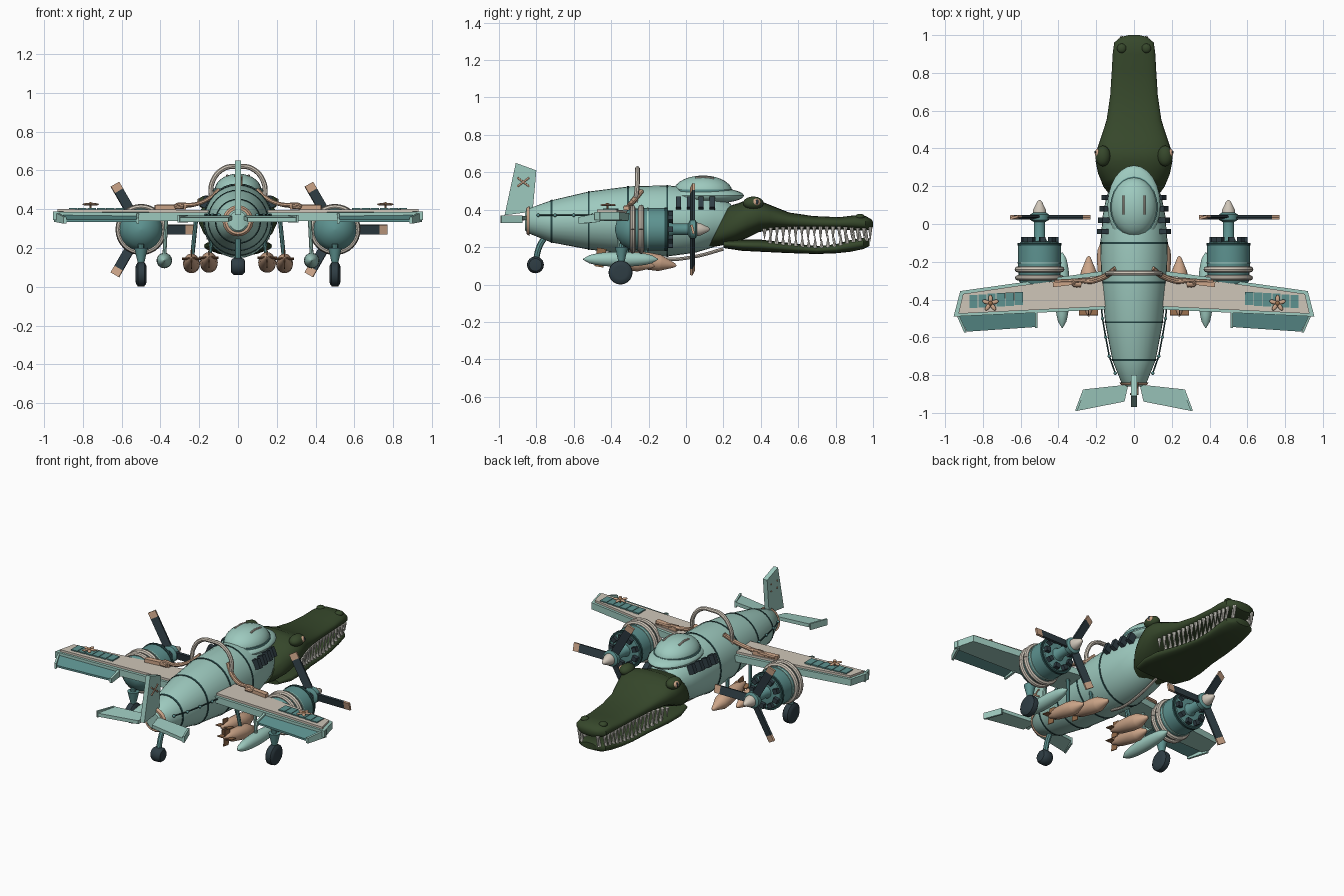
import bpy, bmesh, math
from mathutils import Vector, Matrix

if "Cube" in bpy.data.objects:
    bpy.data.objects.remove(bpy.data.objects["Cube"])


def material(name, *rgb):
    m = bpy.data.materials.new(name)
    m.use_nodes = True
    m.diffuse_color = (*rgb, 1)
    m.node_tree.nodes["Principled BSDF"].inputs["Base Color"].default_value = (*rgb, 1)
    return m


LIGHT = material("light teal", .34, .59, .52)
MID = material("mid teal", .11, .29, .28)
BAND = material("dark teal", .02, .065, .065)
SLATE = material("slate", .028, .047, .058)
GREEN = material("swamp green", .037, .064, .024)
PEACH = material("peach", .61, .38, .25)
BEIGE = material("beige", .62, .56, .48)
IVORY = material("ivory", .84, .82, .74)
BROWN = material("brown", .3, .15, .07)
made = []


def finish(bm, name, mat):
    bmesh.ops.recalc_face_normals(bm, faces=bm.faces)
    me = bpy.data.meshes.new(name)
    bm.to_mesh(me)
    bm.free()
    me.materials.append(mat)
    ob = bpy.data.objects.new(name, me)
    bpy.context.collection.objects.link(ob)
    made.append(ob)
    return ob


def skin(name, rings, mat):
    """Bridge equal-sized rings of points and cap both ends."""
    bm = bmesh.new()
    rows = [[bm.verts.new(p) for p in r] for r in rings]
    n = len(rows[0])
    for a, b in zip(rows, rows[1:]):
        for i in range(n):
            bm.faces.new((a[i], a[(i + 1) % n], b[(i + 1) % n], b[i]))
    bm.faces.new(rows[0])
    bm.faces.new(rows[-1])
    return finish(bm, name, mat)


def oval(y, w, zb, zt, slant=0, power=1, n=32):
    pts = []
    for i in range(n):
        a = math.tau * i / n
        c, s = math.cos(a), math.sin(a)
        z = (zb + zt) / 2 + (zt - zb) / 2 * math.copysign(abs(s) ** power, s)
        pts.append((w * math.copysign(abs(c) ** power, c), y + slant * (z - zb), z))
    return pts


def lathe(name, prof, mat, loc, rot=None, n=24):
    """Revolve (distance, radius) pairs about the y axis."""
    rot = rot or Matrix()
    return skin(name, [[Vector(loc) + rot @ Vector((r * math.cos(math.tau * i / n), y,
                r * math.sin(math.tau * i / n))) for i in range(n)] for y, r in prof], mat)


def slab(name, outline, thick, mat):
    """Extrude a closed outline along a thickness vector."""
    return skin(name, [outline, [Vector(p) + Vector(thick) for p in outline]], mat)


def ball(name, loc, size, mat, rot=None):
    bm = bmesh.new()
    bmesh.ops.create_uvsphere(bm, u_segments=24, v_segments=14, radius=1,
                              matrix=Matrix.Translation(loc) @ (rot or Matrix()) @ Matrix.Diagonal((*size, 1)))
    return finish(bm, name, mat)


def box(name, loc, size, mat, rot=None):
    bm = bmesh.new()
    bmesh.ops.create_cube(bm, size=1, matrix=Matrix.Translation(loc) @ (rot or Matrix()) @ Matrix.Diagonal((*size, 1)))
    return finish(bm, name, mat)


def tube(name, pts, r, mat, smooth=True):
    cu = bpy.data.curves.new(name, "CURVE")
    cu.dimensions, cu.bevel_depth, cu.bevel_resolution, cu.use_fill_caps = "3D", r, 2, True
    sp = cu.splines.new("BEZIER" if smooth else "POLY")
    store = sp.bezier_points if smooth else sp.points
    store.add(len(pts) - 1)
    for q, p in zip(store, pts):
        if smooth:
            q.co, q.handle_left_type, q.handle_right_type = p, "AUTO", "AUTO"
        else:
            q.co = (*p, 1)
    tmp = bpy.data.objects.new(name, cu)
    me = bpy.data.meshes.new_from_object(tmp)
    bpy.data.objects.remove(tmp)
    me.materials.clear()
    me.materials.append(mat)
    ob = bpy.data.objects.new(name, me)
    bpy.context.collection.objects.link(ob)
    made.append(ob)


def lerp_row(table, y):
    for a, b in zip(table, table[1:]):
        if y <= b[0]:
            t = (y - a[0]) / (b[0] - a[0])
            return [p + (q - p) * t for p, q in zip(a, b)]
    return table[-1]


# Fuselage with hoops: (y, half width, bottom, top)
BODY = [(-.86, .045, .29, .39), (-.845, .065, .275, .405), (-.72, .115, .225, .45), (-.52, .153, .187, .497),
        (-.3, .174, .162, .525), (-.1, .178, .15, .53), (.05, .165, .17, .515), (.15, .145, .2, .49), (.24, .1, .25, .43)]
skin("fuselage", [oval(*s) for s in BODY], LIGHT)


def hoop(name, y, half, grow, mat):
    rows = []
    for d in (-half, half):
        _, w, b, t = lerp_row(BODY, y + d)
        rows.append(oval(y + d, w + grow, b - grow, t + grow))
    skin(name, rows, mat)


for y in (-.72, -.52, -.31, -.1):
    hoop("fuselage_hoop", y, .005, .003, BAND)
hoop("tail_ring", -.845, .007, .012, PEACH)

# Canopy
ball("canopy_base", (0, .1, .475), (.14, .21, .045), LIGHT)
ball("canopy_dome", (0, .09, .495), (.122, .158, .088), LIGHT)
lathe("canopy_rim", [(-.01, .99), (.01, .99)], MID, (0, .09, .497),
      Matrix.Diagonal((.127, .163, 1, 1)) @ Matrix.Rotation(math.pi / 2, 4, "X"))
for s in (-1, 1):
    tube("canopy_strip", [(s * .055, .05, .57), (s * .055, .1, .574), (s * .055, .15, .566)], .006, BEIGE)

# Reptile head: (y, half width, bottom, top, slant)
UPPER = [(.12, .135, .2, .42, .5), (.17, .165, .205, .425, .35), (.25, .19, .22, .435, .15), (.33, .203, .25, .455, 0),
         (.39, .198, .28, .45, 0), (.45, .178, .292, .425, 0), (.55, .145, .295, .385, 0), (.68, .126, .295, .366, 0),
         (.82, .117, .295, .36, 0), (.9, .113, .29, .37, 0), (.96, .105, .287, .366, 0), (.99, .07, .295, .35, 0),
         (1, .03, .31, .335, 0)]
LOWER = [(.2, .15, .195, .235, 0), (.3, .175, .18, .24, 0), (.4, .17, .175, .24, 0), (.55, .137, .168, .222, 0),
         (.7, .117, .163, .205, 0), (.8, .109, .167, .215, 0), (.88, .104, .175, .238, 0), (.95, .095, .19, .25, 0),
         (.98, .05, .205, .245, 0)]
skin("upper_jaw", [oval(*s, power=.8) for s in UPPER], GREEN)
skin("lower_jaw", [oval(*s, power=.75) for s in LOWER], GREEN)


def teeth(name, table, start, end, count, length, up):
    bm = bmesh.new()
    for i in range(count):
        y = start + (end - start) * i / (count - 1)
        row = lerp_row(table, y)
        size = length * (1 if i % 2 else .75)
        root = row[3] - .014 if up else row[2] + .014
        for s in (-1, 1):
            m = Matrix.Translation((s * row[1] * .85, y, root + size / 2 * (1 if up else -1)))
            if not up:
                m = m @ Matrix.Rotation(math.pi, 4, "X")
            bmesh.ops.create_cone(bm, cap_ends=True, segments=8, radius1=.012, radius2=.001, depth=size, matrix=m)
    finish(bm, name, IVORY)


teeth("upper_teeth", UPPER, .42, .985, 18, .078, False)
teeth("lower_teeth", LOWER, .45, .965, 16, .068, True)

for s in (-1, 1):
    ball("brow", (s * .165, .36, .435), (.04, .055, .035), GREEN)
    ball("eye", (s * .19, .375, .44), (.018, .024, .02), PEACH)
    ball("pupil", (s * .204, .38, .442), (.006, .007, .014), SLATE)
    ball("nostril", (s * .065, .93, .362), (.025, .025, .016), GREEN)

# Fin and tailplane
slab("fin", [(-.015, -.97, .37), (-.015, -.91, .65), (-.015, -.8, .61), (-.015, -.82, .39)], (.03, 0, 0), LIGHT)
for a, b in ((-.9, -.84), (-.84, -.9)):
    tube("fin_strap", [(x, y, z) for x, y, z in ((-.02, a, .57), (.02, a, .57), (.02, b, .525), (-.02, b, .525))],
         .005, PEACH, False)
tube("tail_strut", [(0, -.75, .26), (0, -.785, .2), (0, -.805, .11)], .016, MID)
WHEEL = [(-1, .55), (-.95, .75), (-.6, .97), (0, 1), (.6, .97), (.95, .75), (1, .55)]
ACROSS = Matrix.Rotation(-math.pi / 2, 4, "Z")
lathe("tail_wheel", [(t * .036, r * .045) for t, r in WHEEL], SLATE, (0, -.805, .105), ACROSS)

# Pipe arch and belly pipe
tube("pipe_arch", [(-.14, -.27, .44), (-.132, -.26, .54), (-.075, -.26, .608), (0, -.26, .62), (.075, -.26, .608),
                   (.132, -.26, .54), (.14, -.27, .44)], .013, BEIGE)
tube("belly_pipe", [(0, -.2, .155), (0, -.1, .135), (0, .05, .15), (0, .2, .19)], .009, BEIGE)

for s in (-1, 1):
    def P(x, y, z):
        return (s * x, y, z)

    slab("tailplane", [P(.03, -.85, .345), P(.26, -.875, .345), P(.305, -.99, .335), P(.05, -.94, .335)],
         (0, 0, .022), LIGHT)
    box("tailplane_tip", P(.285, -.933, .35), (.012, .12, .04), LIGHT, Matrix.Rotation(s * .36, 4, "Z"))
    # Wing, deck and flap
    slab("wing", [P(.1, -.24, .34), P(.6, -.31, .34), P(.92, -.355, .345), P(.955, -.49, .345), P(.52, -.47, .34),
                  P(.1, -.45, .34)], (0, 0, .042), LIGHT)
    slab("wing_deck", [P(.12, -.265, .382), P(.6, -.325, .382), P(.905, -.37, .386), P(.93, -.475, .386),
                       P(.12, -.435, .382)], (0, 0, .014), BEIGE)
    slab("flap", [P(.52, -.46, .355), P(.93, -.48, .36), P(.885, -.57, .335), P(.515, -.545, .335)], (0, 0, .012), MID)
    slab("flap_rib", [P(.935, -.46, .335), P(.935, -.46, .385), P(.885, -.575, .36), P(.885, -.575, .325)],
         (s * .014, 0, 0), LIGHT)
    slab("flap_rib_inner", [P(.51, -.46, .335), P(.51, -.46, .38), P(.51, -.55, .355), P(.51, -.55, .325)],
         (s * .014, 0, 0), LIGHT)
    for i in range(6):
        box("wing_panel", P(.61 + i * .048, -.395 - i * .003, .401), (.044, .07, .009), MID)
    # Petal rosette
    for k in range(5):
        a = math.tau * k / 5 + math.pi / 2
        ball("petal", (s * .76 + .024 * math.cos(a), -.42 + .024 * math.sin(a), .425), (.021, .011, .006), PEACH,
             Matrix.Rotation(a, 4, "Z"))
    ball("rosette_centre", P(.76, -.42, .427), (.012, .012, .009), BROWN)
    tube("rosette_stem", [P(.76, -.42, .39), P(.76, -.42, .425)], .005, BROWN, False)
    # Pipes over the wing root
    for k in (0, 1):
        tube("wing_pipe", [P(.1, -.235 - k * .01, .5), P(.15, -.27 - k * .01, .455), P(.22, -.295 - k * .01, .425),
                           P(.32, -.3 - k * .015, .415), P(.42 - k * .14, -.305 - k * .02, .412)], .011, PEACH)
    box("pipe_valve", P(.35, -.31, .41), (.16, .03, .022), PEACH, Matrix.Rotation(-s * .12, 4, "Z"))
    # Engine
    c = Vector(P(.5, 0, .295))
    lathe("nacelle", [(-.38, .005), (-.37, .045), (-.34, .085), (-.3, .11), (-.24, .113), (-.11, .113), (-.095, .1),
                      (-.09, .06)], MID, c)
    lathe("cowl_hoop", [(-.115, .113), (-.115, .117), (-.1, .117), (-.1, .1)], BAND, c)
    lathe("cowl_band", [(-.2, .11), (-.2, .117), (-.208, .117), (-.208, .11)], LIGHT, c)
    for y, r in ((-.285, .014), (-.24, .016)):
        tube("cowl_ring", [c + Vector((.116 * math.cos(a), y, .116 * math.sin(a)))
                           for a in [math.tau * k / 32 for k in range(33)]], r, BEIGE, False)
    for k in range(9):
        a = math.tau * k / 9
        box("cylinder_head", c + Vector((.085 * math.cos(a), -.085, .085 * math.sin(a))), (.03, .03, .03), SLATE,
            Matrix.Rotation(-a, 4, "Y"))
    lathe("prop_shaft", [(-.1, .045), (-.07, .03), (.03, .03)], MID, c)
    lathe("prop_hub", [(.01, .03), (.022, .05), (.05, .05), (.06, .035)], MID, c)
    lathe("spinner", [(.055, .036), (.075, .034), (.12, .012), (.127, .002)], BEIGE, c)
    for k in range(3):
        turn = Matrix.Rotation(math.tau * k / 3, 4, "Y")
        twist = turn @ Matrix.Rotation(.25, 4, "X")
        for name, r, length, mat in (("blade", .135, .19, SLATE), ("blade_tip", .25, .04, PEACH)):
            box(name, c + Vector((0, .035, 0)) + turn @ Vector((r, 0, 0)), (length, .013, .05), mat, twist)
    # Main gear
    tube("gear_strut", [P(.5, -.345, .22), P(.5, -.35, .07)], .016, MID, False)
    lathe("gear_fairing", [(0, .035), (.08, .016)], MID, P(.5, -.345, .2), Matrix.Rotation(-math.pi / 2, 4, "X"))
    lathe("main_wheel", [(t * .028, r * .064) for t, r in WHEEL], SLATE, P(.5, -.35, .064), ACROSS)
    # Stores under the wing
    SHELL = [(-.19, .004), (-.17, .015), (-.1, .038), (0, .046), (.06, .044), (.07, .04), (.14, .012), (.15, .003)]
    tilt = Matrix.Rotation(-.16, 4, "X")
    for x, y, z, g in ((.15, -.2, .125, 1), (.24, -.31, .12, .95)):
        lathe("bomb", [(t * g, r * g) for t, r in SHELL], PEACH, P(x, y, z), tilt)
        for k in (0, 1):
            box("bomb_fin", Vector(P(x, y, z)) + tilt @ Vector((0, -.15, 0)), (.1, .05, .005), BROWN,
                tilt @ Matrix.Rotation(k * math.pi / 2, 4, "Y"))
        tube("bomb_pylon", [P(x, y, z), P(x * .9, y - .03, .25 if x < .2 else .35)], .011, MID, False)
    lathe("drop_tank", [(.2 * t, .04 * math.sqrt(max(.004, 1 - t * t))) for t in [k / 6 - 1 for k in range(13)]],
          LIGHT, P(.38, -.35, .135))
    tube("tank_pylon", [P(.38, -.36, .15), P(.37, -.36, .35)], .01, LIGHT, False)
    # Exhaust stubs and side rail
    for k in range(4):
        y = -.04 + k * .06
        w = lerp_row(BODY, y)[1]
        box("exhaust_stub", P(w * .93 + .004, y, .435), (.042, .028, .06), SLATE, Matrix.Rotation(-s * .4, 4, "Y"))
    rail = [P(lerp_row(BODY, y)[1] + .012, y, .37) for y in (-.4, -.5, -.6, -.7, -.79)]
    tube("side_rail", rail, .004, BAND, False)
    for p in rail[1:]:
        ball("rail_knob", p, (.009, .009, .009), MID)

# Shading
bpy.ops.object.select_all(action="DESELECT")
for ob in made:
    ob.select_set(True)
bpy.context.view_layer.objects.active = made[0]
bpy.ops.object.shade_smooth_by_angle(angle=math.radians(38))
